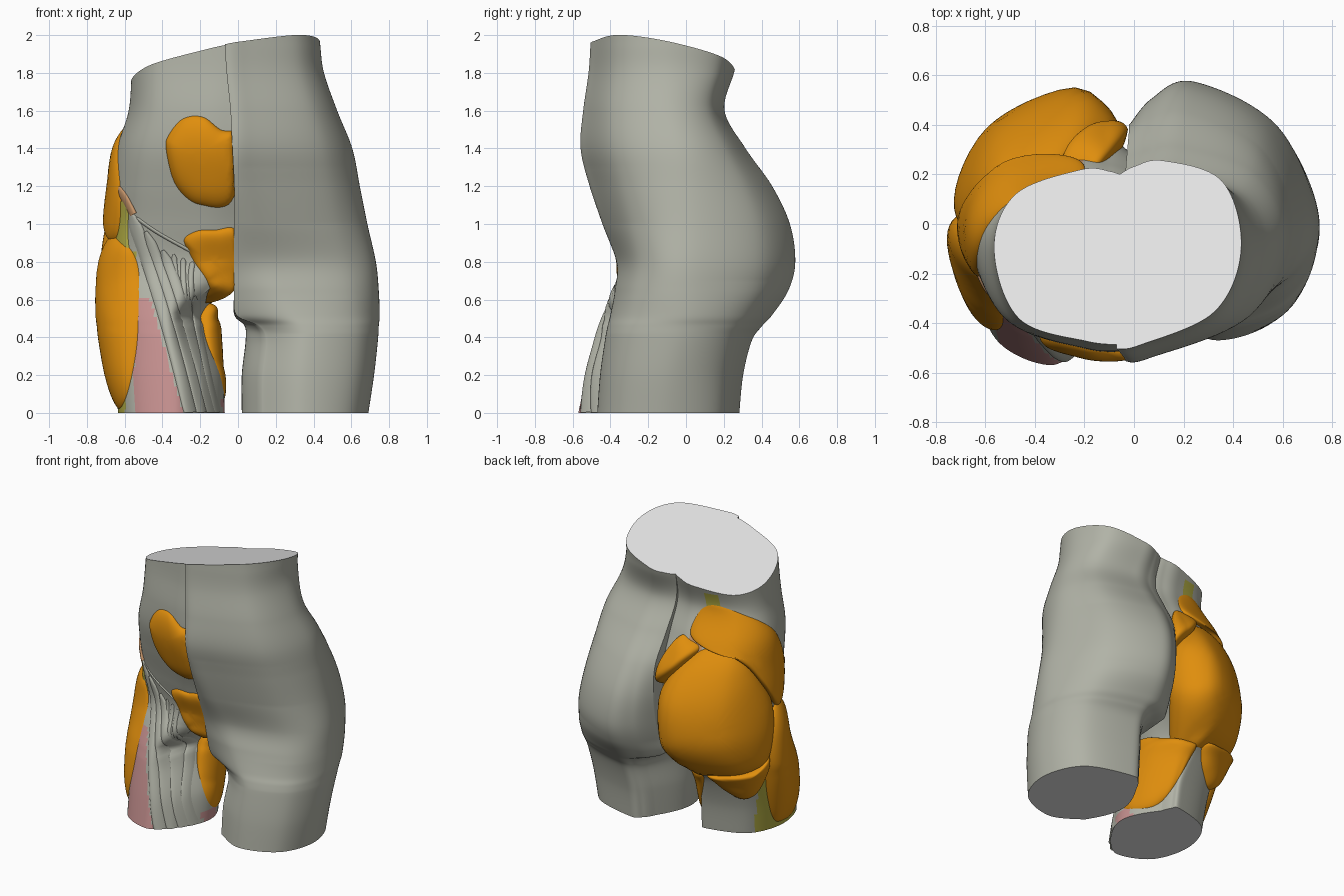
import bpy, bmesh, math
from mathutils import Vector
from mathutils.bvhtree import BVHTree

if "Cube" in bpy.data.objects:
    bpy.data.objects.remove(bpy.data.objects["Cube"])


def material(name, rgb):
    m = bpy.data.materials.new(name)
    m.diffuse_color = (*rgb, 1)
    m.use_nodes = True
    m.node_tree.nodes["Principled BSDF"].inputs["Base Color"].default_value = m.diffuse_color
    return m


SKIN = material("grey skin", (0.44, 0.45, 0.385))
CUT = material("cut face grey", (0.82, 0.82, 0.82))
FAT = material("orange fat", (0.74, 0.27, 0.004))
PINK = material("pink muscle", (0.56, 0.28, 0.275))
YELLOW = material("yellow tendon", (0.46, 0.43, 0.06))
TAN = material("tan bone", (0.58, 0.31, 0.15))
AXIS = Vector((-0.35, -0.08, 0))


def spline(pts, n, closed=False):
    """Catmull-Rom through tuples of any length."""
    k, out = len(pts), []
    for i in range(k if closed else k - 1):
        if closed:
            p = [pts[(i + j) % k] for j in (-1, 0, 1, 2)]
        else:
            p = [pts[min(max(i + j, 0), k - 1)] for j in (-1, 0, 1, 2)]
        for s in range(n):
            t = s / n
            out.append(tuple(0.5 * (2 * b + (c - a) * t + (2 * a - 5 * b + 4 * c - d) * t * t
                                    + (3 * b - a - 3 * c + d) * t ** 3) for a, b, c, d in zip(*p)))
    return out if closed else out + [tuple(pts[-1])]


def lerp(table, z):
    for (z0, v0), (z1, v1) in zip(table, table[1:]):
        if z <= z1:
            return v0 + (v1 - v0) * (z - z0) / (z1 - z0)
    return table[-1][1]


# half body rows: z, inner x, inner rounding, outer x, front y, mid front y, back y, mid back y, side y
ROWS = [
    (0, .02, .1, .69, -.47, -.36, .28, .17, -.1),
    (.2, .02, .1, .72, -.455, -.34, .30, .19, -.08),
    (.38, .04, .1, .74, -.43, -.31, .345, .23, -.04),
    (.46, .035, .07, .745, -.415, -.30, .40, .27, -.02),
    (.52, -.02, .01, .75, -.40, -.29, .455, .29, 0),
    (.65, -.02, 0, .745, -.375, -.325, .54, .33, 0),
    (.8, -.02, 0, .73, -.36, -.36, .575, .37, 0),
    (1.0, -.02, 0, .685, -.43, -.435, .545, .40, 0),
    (1.2, -.02, 0, .645, -.49, -.51, .45, .38, -.02),
    (1.4, -.03, 0, .605, -.54, -.555, .31, .27, -.05),
    (1.6, -.04, 0, .525, -.53, -.54, .20, .17, -.1),
    (1.8, -.06, 0, .455, -.50, -.515, .25, .20, -.1),
    (1.95, -.07, 0, .435, -.49, -.505, .29, .23, -.1),
    (2.1, -.07, 0, .42, -.48, -.50, .30, .25, -.1)]
# fullness of the front: closed side, then the boxier opened side
X_FRONT = [[(0, .47), (.42, .45), (.8, .27), (1.0, .2), (1.3, .14), (2.1, .2)],
           [(0, .47), (.42, .45), (.8, .3), (2.1, .3)]]
CORNER = [[(0, .72), (.6, .72), (1.0, .66), (2.1, .66)], [(0, .72), (.8, .7), (1.2, .72), (1.8, .75), (2.1, .75)]]
HIP = [(0, .72), (.4, .71), (.7, .68), (1.2, .69), (1.6, .73), (2.1, .73)]


def section(row, side):
    z, a, d, xo, yf, yfm, yb, ybm, yc = row
    xf, xb = a + lerp(X_FRONT[side], z) * (xo - a), a + .35 * (xo - a)
    h = lerp(HIP, z)
    pts = spline([(a + d, yfm), (xf, yf), (xf + .74 * (xo - xf), yc + lerp(CORNER[side], z) * (yf - yc)), (xo, yc),
                  (xb + (h + .01) * (xo - xb), yc + h * (yb - yc)), (xb, yb),
                  (a + d + .35 * (xb - a - d), ybm + .65 * (yb - ybm)), (a + d, ybm)], 12)
    for i in range(1, 16):
        t = i / 16
        pts.append((a + d - d * math.sin(math.pi * t), ybm + (yfm - ybm) * t))
    return [Vector((x, y, z)) for x, y in pts]


def mirrored(v):
    """Other side: swayed midline, thigh set further forward."""
    return Vector((-v.x - .06 * v.z, v.y - .1 * max(0, 1 - v.z / .7), v.z))


def loft(rows, flip):
    bm = bmesh.new()
    rings = []
    for row in spline(rows, 14):
        rings.append([bm.verts.new(mirrored(v) if flip else v) for v in section(row, int(flip))])
    for r0, r1 in zip(rings, rings[1:]):
        for i in range(len(r0)):
            j = (i + 1) % len(r0)
            bm.faces.new((r0[i], r0[j], r1[j], r1[i]))
    return bm


def finish(bm, name, mats, angle=40):
    bmesh.ops.recalc_face_normals(bm, faces=bm.faces[:])
    me = bpy.data.meshes.new(name)
    bm.to_mesh(me)
    ob = bpy.data.objects.new(name, me)
    bpy.context.collection.objects.link(ob)
    for m in mats:
        me.materials.append(m)
    bpy.ops.object.select_all(action='DESELECT')
    ob.select_set(True)
    bpy.context.view_layer.objects.active = ob
    bpy.ops.object.shade_smooth_by_angle(angle=math.radians(angle))


def cut_ends(bm):
    """Slanted waist cut, then flat caps on waist and thigh."""
    bmesh.ops.bisect_plane(bm, geom=bm.verts[:] + bm.edges[:] + bm.faces[:],
                           plane_co=(0, 0, 1.855), plane_no=(-.21, .22, 1), clear_outer=True)
    caps = bmesh.ops.holes_fill(bm, edges=[e for e in bm.edges if e.is_boundary], sides=0)["faces"]
    for f in caps:
        f.material_index = 1


# skin half
body = loft(ROWS, False)
cut_ends(body)
finish(body, "skin_half", [SKIN, CUT])

# hull = where the skin would be on the opened side
HULL_IN = [(0, .06), (.55, .06), (.65, -.035), (1.0, -.05), (1.4, -.06), (2.1, -.09)]
HULL = BVHTree.FromBMesh(loft([(r[0], lerp(HULL_IN, r[0]), r[2], r[3] * .97, r[4], r[5], r[6] * .96)
                               + r[7:] for r in ROWS], True))

# muscle half: the same body slimmed down
K_OUT = [(0, .92), (.4, .85), (.9, .88), (1.2, .92), (1.4, .92), (1.6, .92), (1.8, 1), (2.1, 1)]
K_BACK = [(0, .92), (.4, .8), (.8, .65), (1.2, .75), (1.5, .88), (1.7, .95), (2.1, .95)]
K_FRONT = [(0, 1), (.6, 1), (.8, .96), (1, .91), (1.4, .91), (1.7, .95), (2.1, .96)]
INNER = [(0, .07), (.2, .07), (.38, .12), (.52, .14), (.65, .07), (.8, -.04), (1.0, -.05), (1.6, -.07), (2.1, -.09)]
muscle_rows = []
for z, a, d, xo, yf, yfm, yb, ybm, yc in ROWS:
    kf, kb = lerp(K_FRONT, z), lerp(K_BACK, z)
    if z < .8:
        d = .12 if z < .6 else .05
        yfm = min(yfm, yf + .1)
    muscle_rows.append((z, lerp(INNER, z), d, xo * lerp(K_OUT, z), yc + (yf - yc) * kf, yc + (yfm - yc) * kf,
                        yc + (yb - yc) * kb, yc + (ybm - yc) * kb, yc))
core = loft(muscle_rows, True)
MUSCLE = BVHTree.FromBMesh(core)
for f in core.faces:
    c = f.calc_center_median()
    ang = math.degrees(math.atan2(c.y - AXIS.y, c.x - AXIS.x)) % 360
    if c.z < .61 and c.y < -.25 and -.55 < c.x < -.29 - .29 * c.z:
        f.material_index = 2                      # thigh front muscle
    elif (c.z < .85 and 154 < ang < (232 if c.z < .1 else 222)) or (1.6 < c.z < 1.72 and 76 < ang < 94):
        f.material_index = 3                      # side and back tendon sheets
    elif c.z < .08 and 322 < ang < 350:
        f.material_index = 2                      # inner thigh muscle
    elif 1.2 < c.z < 1.42 and 66 < ang < 84:
        f.material_index = 4                      # back of hip bone
cut_ends(core)
finish(core, "muscle_half", [SKIN, CUT, PINK, YELLOW, TAN])


def reach(tree, ang, z):
    d = Vector((math.cos(ang), math.sin(ang), 0))
    hit = tree.ray_cast(Vector((AXIS.x, AXIS.y, z)), d)
    return (hit[3] if hit[0] else .3), d


def fat_pad(name, outline):
    """Cushion from muscle out to skin level; outline is (degrees round the axis, height)."""
    loop = spline(outline, 8, True)
    ca = sum(p[0] for p in loop) / len(loop)
    cz = sum(p[1] for p in loop) / len(loop)
    bm = bmesh.new()

    def vert(a, z, r):
        z = max(z, .005)
        rm, d = reach(MUSCLE, math.radians(a), z)
        rh, _ = reach(HULL, math.radians(a), z)
        f = (1 - r ** 5) ** .55
        rad = rm - .012 + (max(rh, rm + .02) - rm + .012) * f
        return bm.verts.new(Vector((AXIS.x, AXIS.y, z)) + d * rad)

    rings = []
    for r in [.1, .2, .3, .4, .5, .6, .7, .78, .85, .9, .94, .97, .99, 1]:
        rings.append([vert(ca + (a - ca) * r, cz + (z - cz) * r, r) for a, z in loop])
    bm.faces.new(rings[0])
    for r0, r1 in zip(rings, rings[1:]):
        for i in range(len(r0)):
            j = (i + 1) % len(r0)
            bm.faces.new((r0[i], r0[j], r1[j], r1[i]))
    finish(bm, name, [FAT], 80)


fat_pad("belly_fat", [(312, 1.46), (301, 1.5), (291, 1.57), (278, 1.56), (267, 1.47), (265, 1.4),
                      (270, 1.25), (279, 1.16), (294, 1.1), (312, 1.12)])
fat_pad("pubic_fat", [(283, .92), (294, .965), (306, .97), (319, .97), (325, .78), (332, .59),
                      (319, .61), (309, .66), (300, .74), (289, .85)])
fat_pad("outer_thigh_fat", [(176, .94), (205, .91), (222, .83), (236, .62), (242, .4), (238, .15),
                            (226, .03), (205, .02), (185, .06), (168, .28), (160, .55), (163, .82)])
fat_pad("buttock_fat", [(56, .5), (52, .75), (54, 1.0), (63, 1.16), (82, 1.34), (108, 1.37), (132, 1.29),
                        (152, 1.14), (169, .96), (167, .72), (159, .54), (140, .5), (105, .46), (72, .43)])
fat_pad("flank_fat", [(64, 1.44), (64, 1.58), (80, 1.64), (110, 1.63), (140, 1.58), (165, 1.52), (188, 1.42),
                      (205, 1.24), (208, 1.08), (200, .95), (185, .9), (172, .94), (157, 1.08),
                      (135, 1.26), (108, 1.36), (80, 1.38)])
fat_pad("sacral_fat", [(53, 1.06), (53, 1.25), (57, 1.4), (68, 1.39), (80, 1.35), (74, 1.25), (64, 1.14)])
fat_pad("under_buttock_fat", [(92, .47), (110, .49), (140, .53), (161, .6), (160, .45), (150, .31),
                              (132, .27), (110, .33), (97, .4)])
fat_pad("inner_thigh_fat", [(82, .46), (80, .36), (60, .15), (35, .05), (5, .03), (-25, .08), (-38, .25),
                            (-37, .45), (-18, .57), (15, .57), (50, .52)])


def strap(name, path, width, mat=SKIN, bulge=.016):
    """Raised muscle band laid on the front of the muscle half; path is (x, z)."""
    pts = spline(path, 12)
    bm = bmesh.new()
    rows, y = [], -.4
    for i, (x, z) in enumerate(pts):
        a, b = pts[max(i - 1, 0)], pts[min(i + 1, len(pts) - 1)]
        n = Vector((b[1] - a[1], a[0] - b[0])).normalized()
        w = width * min(1, .3 + 6 * i / len(pts))
        row = []
        for k in range(-4, 5):
            s = k / 4
            px, pz = x + n.x * w * s, max(z + n.y * w * s, .002)
            hit = MUSCLE.ray_cast(Vector((px, -2, pz)), Vector((0, 1, 0)))
            if hit[0]:
                y = hit[0].y
            row.append(bm.verts.new((px, y + .004 - (bulge + .004) * math.sqrt(1 - s * s), pz)))
        rows.append(row)
    for r0, r1 in zip(rows, rows[1:]):
        for k in range(8):
            bm.faces.new((r0[k], r0[k + 1], r1[k + 1], r1[k]))
    finish(bm, name, [mat], 80)


# front thigh muscles
strap("long_thigh_strap", [(-.57, 1.06), (-.47, .78), (-.36, .42), (-.25, .0)], .038)
strap("middle_thigh_muscle", [(-.49, .96), (-.39, .7), (-.28, .35), (-.19, .0)], .034)
strap("inner_thigh_muscle", [(-.4, .86), (-.31, .62), (-.22, .3), (-.14, .0)], .034)
strap("inner_strap", [(-.23, .62), (-.21, .45), (-.16, .2), (-.11, .0)], .022)
for i in range(3):
    strap(f"groin_fibre_{i + 1}", [(-.24 - .05 * i, .8 + .02 * i), (-.25 - .04 * i, .72), (-.24 - .04 * i, .6)], .016,
          SKIN, .008)
# side hip tendon, hip bone edge and groin ligament
strap("hip_tendon", [(-.61, 1.12), (-.62, .95), (-.6, .76)], .04, YELLOW)
strap("hip_bone_edge", [(-.665, 1.21), (-.61, 1.15), (-.555, 1.05)], .022, TAN, .025)
strap("groin_ligament", [(-.55, 1.04), (-.42, .95), (-.22, .84)], .01, SKIN, .008)

# navel ring
bpy.ops.mesh.primitive_torus_add(location=(-.07, -.49, 1.53), rotation=(math.pi / 2, 0, 0),
                                 major_radius=.032, minor_radius=.01)
navel = bpy.context.object
navel.name = "navel_ring"
navel.data.materials.append(SKIN)
bpy.ops.object.shade_smooth()
